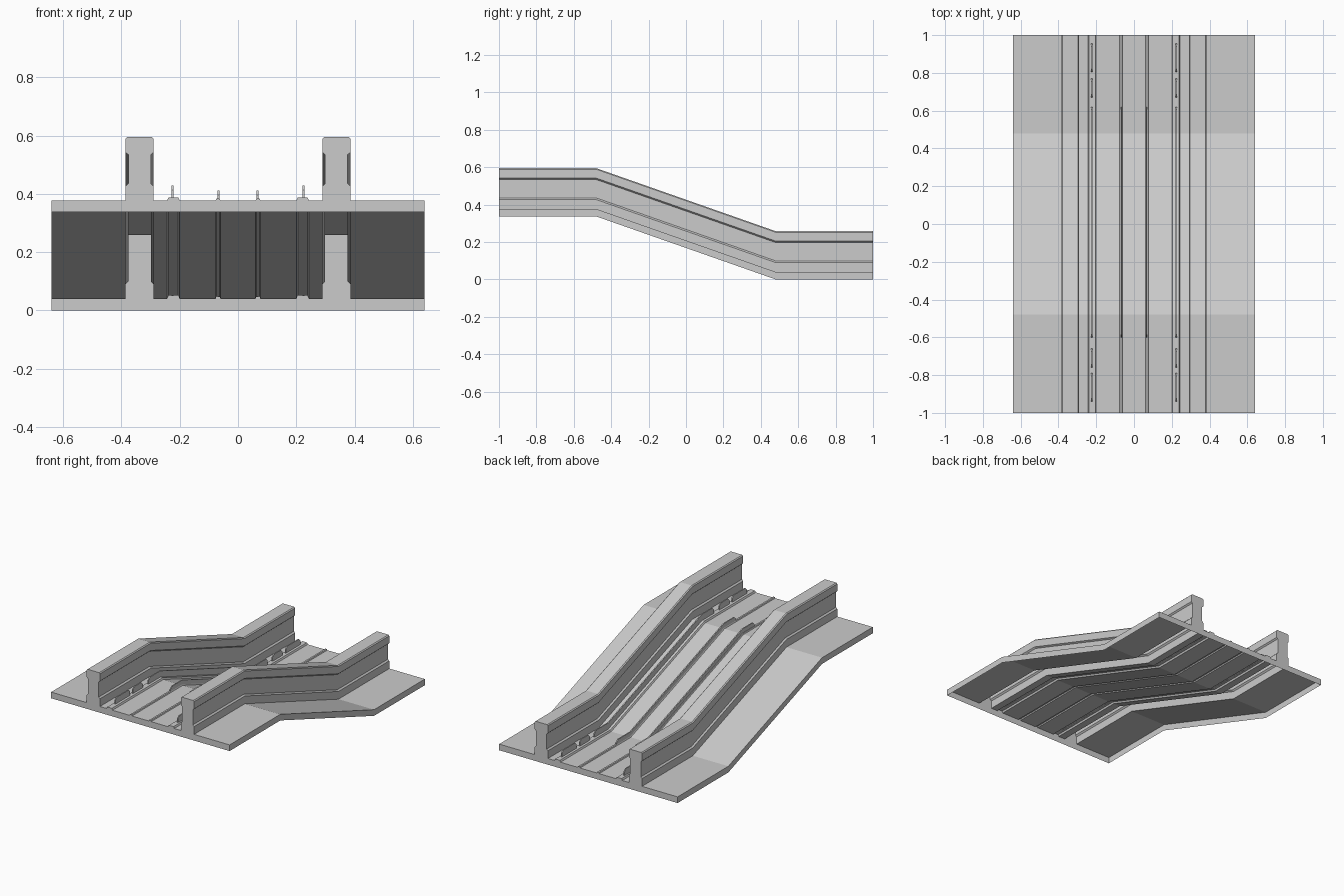
import bpy, bmesh

if "Cube" in bpy.data.objects:
    bpy.data.objects.remove(bpy.data.objects["Cube"])

DROP = 0.337      # height lost between the high front and the low back
KINK = 0.48       # y where the slope starts and ends


def path_z(y):
    t = (max(-KINK, min(KINK, y)) + KINK) / (2 * KINK)
    return DROP * (1 - t)


def finish(bm, name):
    me = bpy.data.meshes.new(name)
    bm.to_mesh(me)
    bm.free()
    ob = bpy.data.objects.new(name, me)
    bpy.context.collection.objects.link(ob)
    return ob


# Half cross-section of the deck: inner rib, outer rib, rail, outer edge
ribs = [(.060, .04), (.063, .047), (.074, .047), (.077, .04),
        (.200, .04), (.205, .051), (.238, .051), (.243, .04)]
rail_in = [(.290, .04), (.290, .090), (.299, .099), (.299, .197),
           (.290, .205), (.290, .252), (.296, .258)]
MID = 0.3375
rail_out = [(2 * MID - x, z) for x, z in reversed(rail_in)]
half = ribs + rail_in + rail_out + [(.64, .04), (.64, 0)]
profile = [(-x, z) for x, z in reversed(half)] + half

# Deck shell: swept profile, end caps, open underneath
bm = bmesh.new()
rows = [[bm.verts.new((x, y, z + path_z(y))) for x, z in profile]
        for y in (-1, -KINK, KINK, 1)]
for a, b in zip(rows, rows[1:]):
    for i in range(len(profile) - 1):
        bm.faces.new((a[i], b[i], b[i + 1], a[i + 1]))
bm.faces.new(rows[0])
bm.faces.new(rows[-1][::-1])
bm.normal_update()
finish(bm, "sloped_deck_with_rails")


def fin(name, x, width, base, top, y0, y1, cut):
    """Thin upright blade following the slope, mirrored to both sides."""
    bends = [k for k in (-KINK, KINK) if y0 < k < y1]
    low = [(y, base) for y in [y0] + bends + [y1]]
    high = [(y1, top - cut), (y1 - cut, top)]
    high += [(y, top) for y in reversed(bends)]
    high += [(y0 + cut, top), (y0, top - cut)]
    bm = bmesh.new()
    face = bm.faces.new([bm.verts.new((x - width / 2, y, z + path_z(y)))
                         for y, z in low + high])
    ext = bmesh.ops.extrude_face_region(bm, geom=[face], use_keep_orig=True)
    moved = [v for v in ext["geom"] if isinstance(v, bmesh.types.BMVert)]
    bmesh.ops.translate(bm, verts=moved, vec=(width, 0, 0))
    bmesh.ops.recalc_face_normals(bm, faces=bm.faces)
    ob = finish(bm, name)
    ob.modifiers.new("mirror", 'MIRROR')


# Long inner fins on the narrow ribs
fin("inner_fin", .0665, .007, .046, .074, -.60, .62, .015)

# Broken line of outer fins on the wide ribs
for n, (y0, y1) in enumerate([(-.94, -.79), (-.76, -.66), (-.60, .62),
                              (.67, .77), (.805, .955)]):
    fin(f"outer_fin_{n + 1}", .2245, .007, .050, .091, y0, y1, .015)
